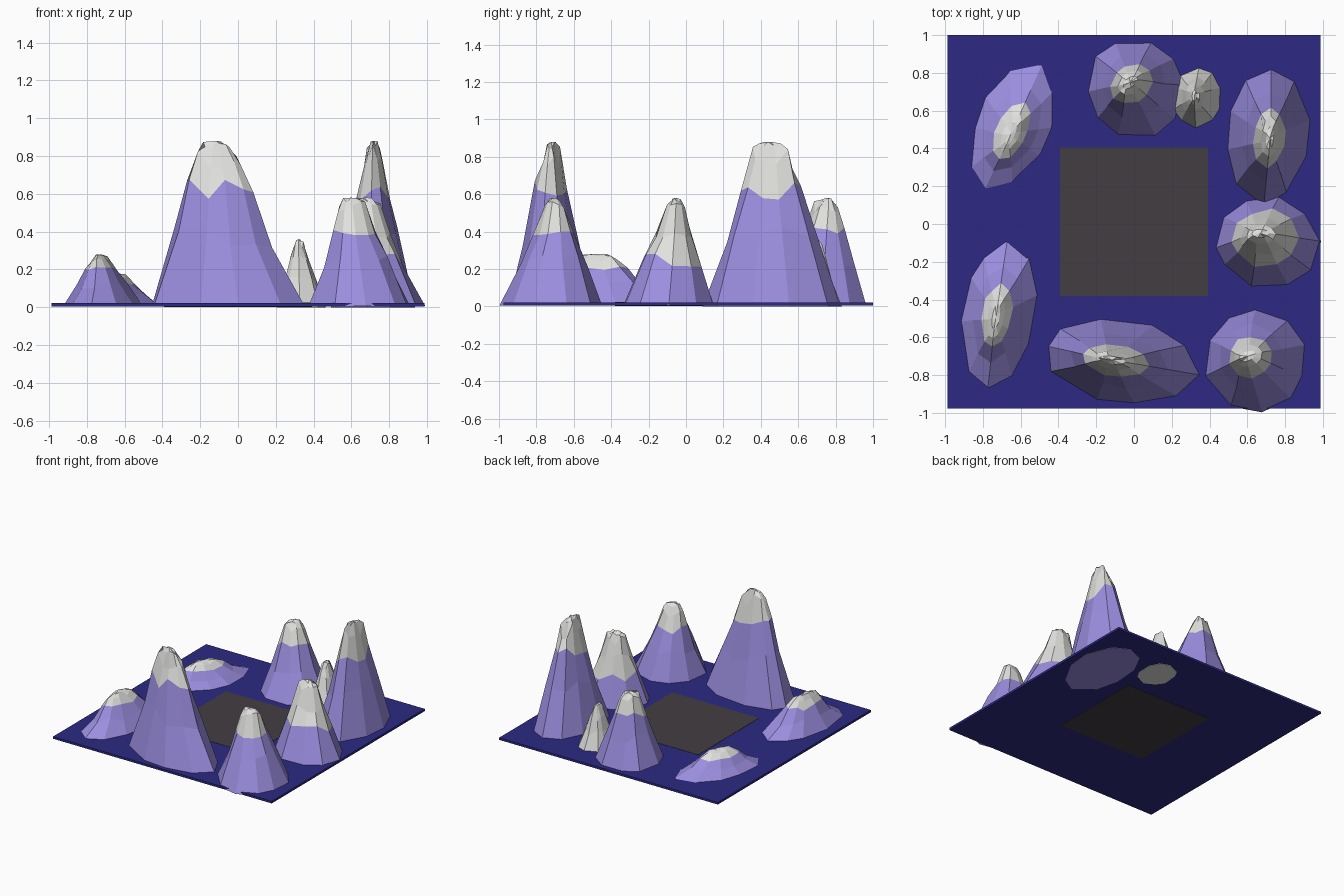
import bpy, bmesh, math, random
from mathutils import Vector

cube = bpy.data.objects.get("Cube")
if cube:
    bpy.data.objects.remove(cube, do_unlink=True)


def material(name, colour):
    mat = bpy.data.materials.new(name)
    mat.use_nodes = True
    mat.diffuse_color = (*colour, 1)
    mat.node_tree.nodes["Principled BSDF"].inputs["Base Color"].default_value = (*colour, 1)
    return mat


BLUE = material("deep_blue", (0.026, 0.023, 0.23))
GREY = material("dark_grey", (0.055, 0.047, 0.055))
ROCK = material("violet_rock", (0.33, 0.27, 0.74))
SNOW = material("snow_white", (0.75, 0.75, 0.73))


def finish(name, bm, materials):
    bmesh.ops.recalc_face_normals(bm, faces=bm.faces)
    mesh = bpy.data.meshes.new(name)
    bm.to_mesh(mesh)
    bm.free()
    obj = bpy.data.objects.new(name, mesh)
    for mat in materials:
        mesh.materials.append(mat)
    bpy.context.collection.objects.link(obj)
    return obj


def slab(name, side, low, high, mat):
    bm = bmesh.new()
    bmesh.ops.create_cube(bm, size=1)
    for v in bm.verts:
        v.co = Vector((v.co.x * side, v.co.y * side + 0.012, low if v.co.z < 0 else high))
    finish(name, bm, [mat])


# Relative heights and widths of the rings, from foot to summit
RINGS = [(0, 1), (0.42, 0.63), (0.7, 0.43), (0.9, 0.29), (1, 0.17)]
SIDES = 10


def mountain(name, centre, radii, turn, peak, height, snow_ring, seed, foot=0.006):
    """Irregular faceted cone leaning to its peak, with snow above a jagged ring."""
    rng = random.Random(seed)
    bm = bmesh.new()
    turn = math.radians(turn)
    angles = [(i + rng.uniform(-0.2, 0.2)) * math.tau / SIDES for i in range(SIDES)]
    loops = []
    for level, (rise, width) in enumerate(RINGS):
        middle = Vector(centre).lerp(Vector(peak), rise)
        loop = []
        for a in angles:
            r = width * rng.uniform(0.95, 1.05)
            z = rise * height
            if 0 < level < 4:
                dz = rng.uniform(-0.07, 0.07)
                z += dz * height
                r -= dz * 0.7 * width
            elif level == 4:
                z -= rng.uniform(0, 0.04) * height
            # the summit narrows into a short ridge
            pinch = 1 - 0.45 * rise ** 4
            x = radii[0] * r * math.cos(a)
            y = radii[1] * r * math.sin(a) * pinch
            loop.append(bm.verts.new((
                middle.x + x * math.cos(turn) - y * math.sin(turn),
                middle.y + x * math.sin(turn) + y * math.cos(turn),
                max(z, foot))))
        loops.append(loop)
    bm.faces.new(loops[0][::-1]).material_index = int(snow_ring == 0)
    for level in range(len(RINGS) - 1):
        for i in range(SIDES):
            j = (i + 1) % SIDES
            low, high = loops[level], loops[level + 1]
            face = bm.faces.new((low[i], low[j], high[j], high[i]))
            face.material_index = int(level >= snow_ring)
    tip = bm.verts.new((peak[0], peak[1], height))
    for i in range(SIDES):
        face = bm.faces.new((loops[-1][i], loops[-1][(i + 1) % SIDES], tip))
        face.material_index = 1
    finish(name, bm, [ROCK, SNOW])


# Ground tile with the central square set through it
slab("ground_plate", 1.975, 0.004, 0.022, BLUE)
slab("central_square", 0.785, 0.002, 0.024, GREY)

# Ring of mountains around the square
mountain("back_right_low_mountain", (-0.645, 0.52), (0.385, 0.21), 67, (-0.65, 0.48), 0.18, 2, 1)
mountain("front_right_low_mountain", (-0.715, -0.47), (0.405, 0.205), 80, (-0.73, -0.49), 0.28, 2, 2)
mountain("front_tall_mountain", (-0.07, -0.725), (0.41, 0.22), -8, (-0.115, -0.72), 0.88, 2, 3)
mountain("front_left_mountain", (0.645, -0.715), (0.275, 0.275), 20, (0.6, -0.7), 0.58, 2, 4)
mountain("left_mountain", (0.705, -0.1), (0.275, 0.255), 0, (0.67, -0.05), 0.58, 1, 5)
mountain("left_tall_mountain", (0.71, 0.465), (0.37, 0.22), 85, (0.72, 0.455), 0.88, 2, 6, 0)
mountain("back_mountain", (0.01, 0.72), (0.268, 0.268), 40, (-0.02, 0.75), 0.58, 2, 7)
mountain("small_snow_peak", (0.335, 0.665), (0.17, 0.137), 90, (0.32, 0.68), 0.36, 0, 8, 0)
